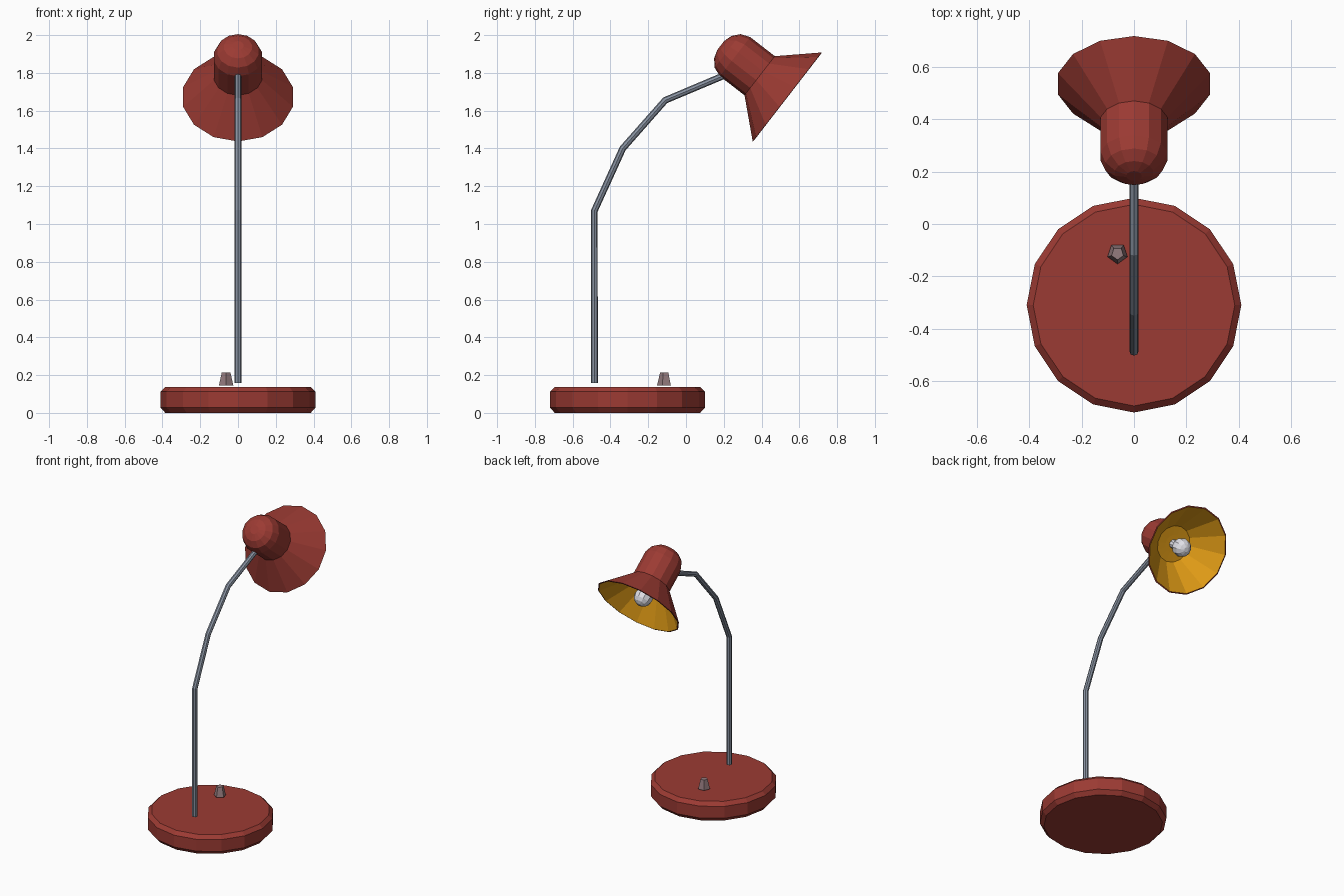
import bpy, bmesh, math
from mathutils import Matrix, Vector

if "Cube" in bpy.data.objects:
    bpy.data.objects.remove(bpy.data.objects["Cube"])


def material(name, rgb):
    m = bpy.data.materials.new(name)
    m.diffuse_color = (*rgb, 1)
    m.use_nodes = True
    m.node_tree.nodes["Principled BSDF"].inputs["Base Color"].default_value = m.diffuse_color
    return m


red = material("red enamel", (0.33, 0.043, 0.033))
gold = material("gold lining", (0.75, 0.33, 0.008))
steel = material("blue grey steel", (0.25, 0.29, 0.36))
pink_grey = material("pink grey", (0.30, 0.20, 0.21))
white = material("bulb white", (0.75, 0.75, 0.80))


def lathe(name, profile, sides, mats, frame, start=0.0, gold_from=None):
    """Revolve (radius, height) points around local z; ends are capped."""
    bm = bmesh.new()
    rings = [[bm.verts.new((r * math.cos(start + math.tau * i / sides),
                            r * math.sin(start + math.tau * i / sides), z))
              for i in range(sides)] for r, z in profile]
    for k, (a, b) in enumerate(zip(rings, rings[1:])):
        for i in range(sides):
            j = (i + 1) % sides
            f = bm.faces.new((a[i], a[j], b[j], b[i]))
            f.material_index = int(gold_from is not None and k >= gold_from)
    bm.faces.new(rings[0][::-1])
    end = bm.faces.new(rings[-1])
    end.material_index = int(gold_from is not None)
    me = bpy.data.meshes.new(name)
    bm.to_mesh(me)
    bm.free()
    for m in mats:
        me.materials.append(m)
    ob = bpy.data.objects.new(name, me)
    ob.matrix_world = frame
    bpy.context.collection.objects.link(ob)
    return ob


# Round base with bevelled edges
lathe("base", [(0.385, 0), (0.41, 0.028), (0.41, 0.112), (0.385, 0.137)], 16,
      [red], Matrix.Translation((0, -0.31, 0)))

# Five-sided switch knob
lathe("switch_knob", [(0.04, 0.146), (0.024, 0.214)], 5, [pink_grey],
      Matrix.Translation((-0.063, -0.113, 0)), start=-math.pi / 2)

# Bent stem
curve = bpy.data.curves.new("stem", 'CURVE')
curve.dimensions = '3D'
curve.bevel_depth = 0.018
curve.bevel_resolution = 2
curve.use_fill_caps = True
path = [(-0.485, 0.158), (-0.485, 1.07), (-0.335, 1.40), (-0.11, 1.655), (0.27, 1.815)]
spline = curve.splines.new('POLY')
spline.points.add(len(path) - 1)
for p, (y, z) in zip(spline.points, path):
    p.co = (0, y, z, 1)
spline.use_smooth = False
curve.materials.append(steel)
bpy.context.collection.objects.link(bpy.data.objects.new("stem", curve))

# Tilted frame of the lamp head: local z points out of the shade
ax_z = Vector((0, 0.791, -0.612)).normalized()
ax_x = Vector((0, 0.612, 0.791)).normalized()
ax_y = ax_z.cross(ax_x)
head = Matrix((ax_x, ax_y, ax_z)).transposed().to_4x4()
head.translation = (0, 0.39, 1.785)

# Domed cap and flared shade, gold inside
lathe("lamp_shade", [(0.03, -0.261), (0.075, -0.247), (0.112, -0.215), (0.131, -0.165),
                     (0.131, 0.0), (0.298, 0.184), (0.290, 0.186), (0.122, 0.010),
                     (0.06, 0.008)], 14, [red, gold], head, gold_from=6)

# Bulb with its neck
bulb = [(0.03, 0.005), (0.03, 0.06)]
bulb += [(0.063 * math.sin(math.radians(a)), 0.112 - 0.063 * math.cos(math.radians(a)))
         for a in (35, 65, 90, 115, 140, 165)]
lathe("bulb", bulb, 10, [white], head)
